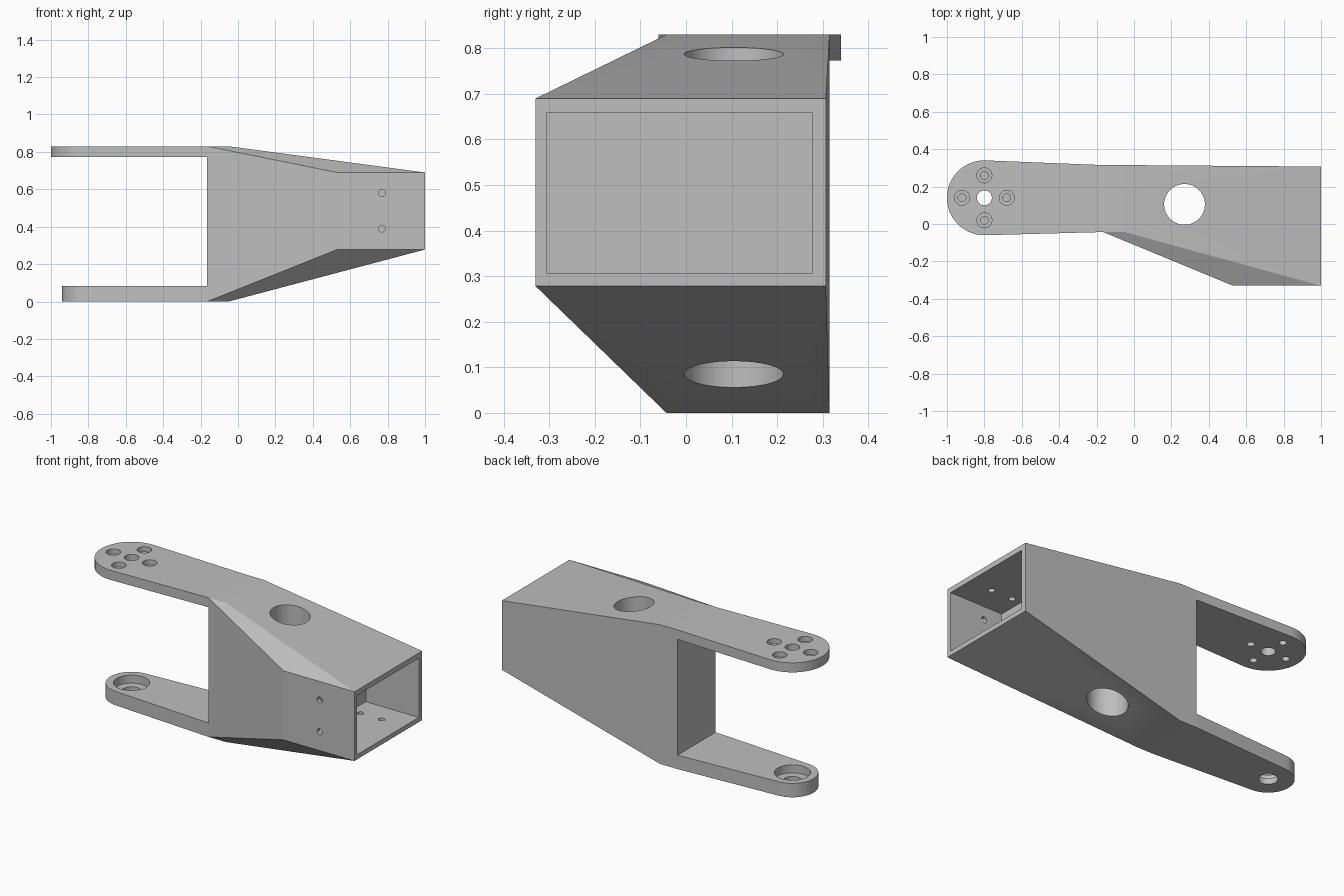
import bpy, bmesh, math
from mathutils import Matrix, Vector

cube = bpy.data.objects.get("Cube")
if cube:
    bpy.data.objects.remove(cube, do_unlink=True)

grey = bpy.data.materials.new("machined grey")
grey.use_nodes = True
grey.diffuse_color = (0.52, 0.52, 0.52, 1)
grey.node_tree.nodes["Principled BSDF"].inputs["Base Color"].default_value = (0.52, 0.52, 0.52, 1)


def make_object(name, bm):
    bmesh.ops.recalc_face_normals(bm, faces=bm.faces[:])
    mesh = bpy.data.meshes.new(name)
    bm.to_mesh(mesh)
    bm.free()
    mesh.materials.append(grey)
    obj = bpy.data.objects.new(name, mesh)
    bpy.context.collection.objects.link(obj)
    return obj


def hull(name, points):
    """Convex solid around the points, with flat areas merged."""
    bm = bmesh.new()
    for p in points:
        bm.verts.new(p)
    bmesh.ops.convex_hull(bm, input=bm.verts[:])
    bmesh.ops.dissolve_limit(bm, angle_limit=0.005, verts=bm.verts[:], edges=bm.edges[:])
    return make_object(name, bm)


def prism(name, outline, z0, z1):
    bm = bmesh.new()
    face = bm.faces.new([bm.verts.new((x, y, z0)) for x, y in outline])
    new = bmesh.ops.extrude_face_region(bm, geom=[face])["geom"]
    bmesh.ops.translate(bm, vec=(0, 0, z1 - z0),
                        verts=[v for v in new if isinstance(v, bmesh.types.BMVert)])
    return make_object(name, bm)


def cut(obj, cutter):
    cutter.hide_render = True
    mod = obj.modifiers.new("cut", "BOOLEAN")
    mod.operation = "DIFFERENCE"
    mod.solver = "EXACT"
    mod.object = cutter
    bpy.context.view_layer.objects.active = obj
    bpy.ops.object.modifier_apply(modifier=mod.name)
    bpy.data.objects.remove(cutter, do_unlink=True)


def drill(obj, start, end, radius, sides=32):
    start, end = Vector(start), Vector(end)
    axis = end - start
    turn = axis.to_track_quat("Z", "Y").to_matrix().to_4x4()
    bm = bmesh.new()
    bmesh.ops.create_cone(bm, cap_ends=True, segments=sides, radius1=radius, radius2=radius,
                          depth=axis.length, matrix=Matrix.Translation((start + end) / 2) @ turn)
    cut(obj, make_object("drill_cutter", bm))


HEIGHT = 0.83
ROOT_X, FRONT_Y, BACK_Y = -0.165, -0.043, 0.315
PIVOT_X, PIVOT_Y = -0.8, 0.14

# Solid tapered body
points = [(x, y, z) for x in (ROOT_X, -0.05) for y in (FRONT_Y, BACK_Y) for z in (0, HEIGHT)]
points += [(x, y, z) for x, y in ((0.53, -0.33), (1, -0.33), (1, 0.307)) for z in (0.278, 0.69)]
body = hull("tapered_body", points)

# Square socket in the end of the body
socket = [(x, y, z) for x in (0.65, 1.1) for y in (-0.305, 0.276) for z in (0.306, 0.659)]
cut(body, hull("socket_cutter", socket))

# Large vertical bore, front screw holes, and blind holes in socket floor and ceiling
drill(body, (0.27, 0.105, -0.1), (0.27, 0.105, 0.95), 0.109, 64)
for z in (0.39, 0.58):
    drill(body, (0.77, -0.4, z), (0.77, -0.2, z), 0.018, 24)
for x in (0.71, 0.85):
    for y in (-0.15, 0.14):
        drill(body, (x, y, 0.28), (x, y, 0.685), 0.018, 24)


def arm(name, radius, z0, z1):
    """Flat arm that runs tangentially from the body into a round end."""
    run = ROOT_X - PIVOT_X
    front_drop, back_rise = PIVOT_Y - FRONT_Y, BACK_Y - PIVOT_Y

    def tangent(offset):
        return math.acos(radius / math.hypot(run, offset)) + math.atan2(offset, run)

    a0 = tangent(back_rise)
    a1 = 2 * math.pi - tangent(front_drop)
    steps = 40
    outline = [(ROOT_X, FRONT_Y), (ROOT_X, BACK_Y)]
    for i in range(steps + 1):
        a = a0 + (a1 - a0) * i / steps
        outline.append((PIVOT_X + radius * math.cos(a), PIVOT_Y + radius * math.sin(a)))
    return prism(name, outline, z0, z1)


# Upper arm: centre hole with four counterbored screw holes around it
upper = arm("upper_arm", 0.2, 0.773, HEIGHT)
drill(upper, (PIVOT_X, PIVOT_Y, 0.7), (PIVOT_X, PIVOT_Y, 0.9), 0.04)
for i in range(4):
    x = PIVOT_X + 0.12 * math.cos(i * math.pi / 2)
    y = PIVOT_Y + 0.12 * math.sin(i * math.pi / 2)
    drill(upper, (x, y, 0.7), (x, y, 0.9), 0.021, 24)
    drill(upper, (x, y, 0.8), (x, y, 0.9), 0.04)

# Lower arm: bearing seat over a through hole
lower = arm("lower_arm", 0.14, 0, 0.083)
drill(lower, (PIVOT_X, PIVOT_Y, -0.1), (PIVOT_X, PIVOT_Y, 0.2), 0.052)
drill(lower, (PIVOT_X, PIVOT_Y, 0.035), (PIVOT_X, PIVOT_Y, 0.2), 0.098, 48)

# Smooth round walls, crisp edges
bpy.ops.object.select_all(action="DESELECT")
for obj in (body, upper, lower):
    obj.select_set(True)
bpy.context.view_layer.objects.active = body
bpy.ops.object.shade_smooth_by_angle(angle=math.radians(20))
